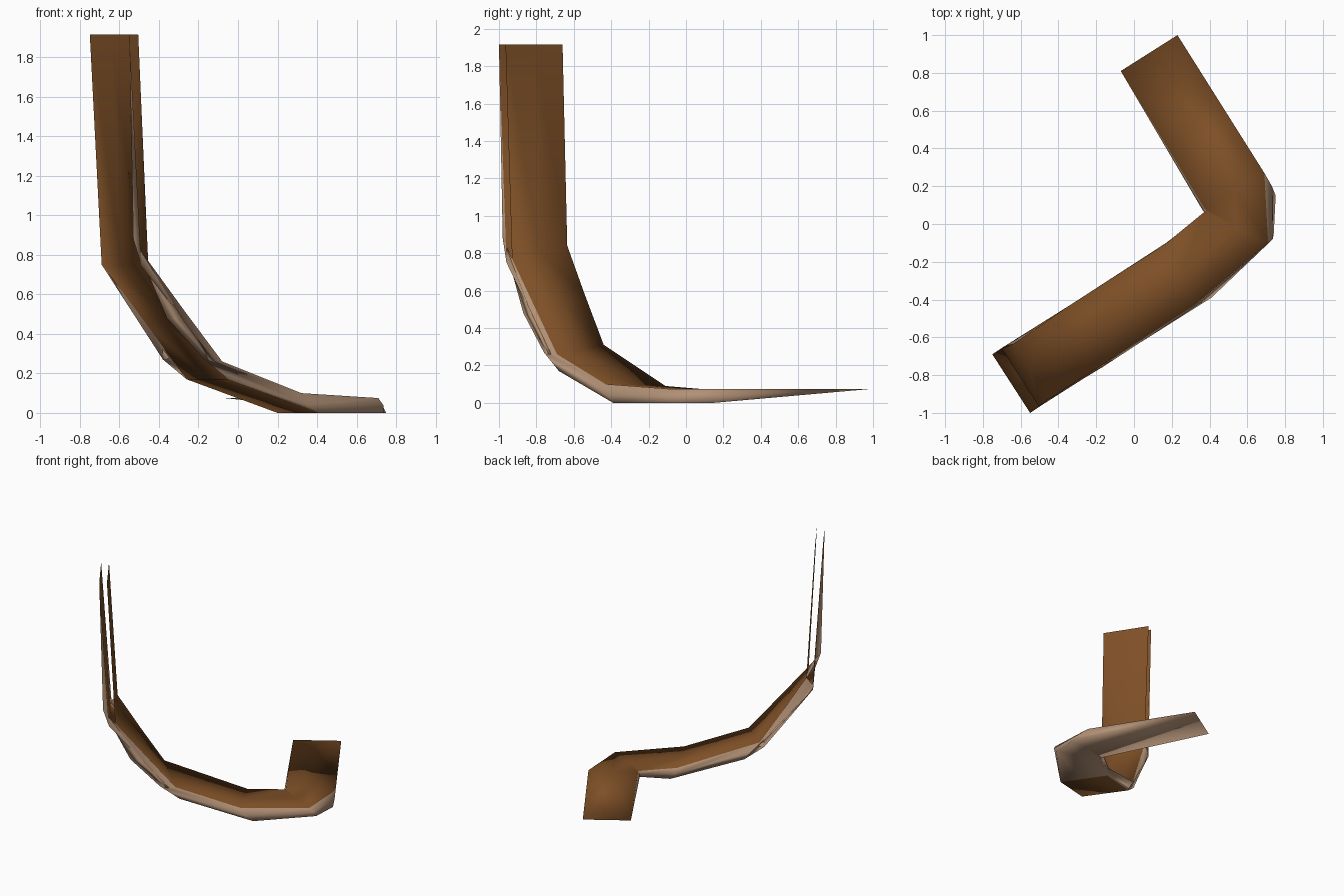
import bpy, bmesh
from mathutils import Vector as V

if "Cube" in bpy.data.objects:
    bpy.data.objects.remove(bpy.data.objects["Cube"])


def material(name, rgb):
    m = bpy.data.materials.new(name)
    m.diffuse_color = (*rgb, 1)
    m.use_nodes = True
    m.node_tree.nodes["Principled BSDF"].inputs["Base Color"].default_value = m.diffuse_color
    return m


# Stations along the bent strap: far edge and near edge of each layer
outer = [((-.75, -.69, 1.915), (-.55, -1, 1.915)),
         ((-.69, -.65, .75), (-.49, -.96, .75)),
         ((-.475, -.515, .46), (-.27, -.82, .46)),
         ((-.26, -.38, .17), (-.05, -.68, .17)),
         ((.20, -.085, 0), (.41, -.39, 0)),
         ((.38, .05, .02), (.74, -.05, 0)),
         ((.37, .07, .03), (.75, .15, 0)),
         ((-.07, .81, .075), (.23, 1, .075))]
inner = [((-.70, -.66, 1.915), (-.505, -.965, 1.915)),
         ((-.64, -.635, .84), (-.455, -.93, .77)),
         ((-.50, -.54, .575), (-.27, -.81, .515)),
         ((-.355, -.44, .31), (-.08, -.69, .26)),
         ((.16, -.11, .09), (.32, -.43, .10)),
         ((.38, .07, .075), (.71, -.10, .075)),
         ((.375, .08, .075), (.69, .27, .075)),
         ((-.07, .81, .075), (.23, 1, .075))]
# Ridge of the pale side walls
ridge = [outer[0],
         ((-.685, -.65, .79), (-.53, -.98, .88)),
         ((-.535, -.56, .51), (-.36, -.87, .48)),
         ((-.38, -.46, .27), (-.17, -.76, .27)),
         ((.17, -.10, .04), (.35, -.42, .04)),
         ((.375, .06, .04), (.735, -.08, .04)),
         ((.365, .07, .045), (.73, .20, .04)),
         outer[7]]

bm = bmesh.new()
rings = []
for o, i, r in zip(outer, inner, ridge):
    of, on, nf, nn, rf, rn = (V(p) for p in (*o, *i, *r))
    pts = [of, (of + on) / 2, on, rn, nn, (nn + nf) / 2, nf, rf]
    rings.append([bm.verts.new(p) for p in pts])

BROWN, TAN = 0, 1
for s in range(len(rings) - 1):
    a, b = rings[s], rings[s + 1]
    for k in range(8):
        if s == 0 and k in (3, 6):      # the upright end stays open at its sides
            continue
        j = (k + 1) % 8
        f = bm.faces.new((a[k], a[j], b[j], b[k]))
        f.smooth = True
        is_brown = k in (4, 5) or (k in (0, 1) and s < 4)
        f.material_index = BROWN if is_brown else TAN

# Close the tapered tip and tidy collapsed faces
bmesh.ops.remove_doubles(bm, verts=bm.verts[:], dist=.0005)
bmesh.ops.dissolve_degenerate(bm, edges=bm.edges[:], dist=.0005)
bmesh.ops.recalc_face_normals(bm, faces=bm.faces[:])

mesh = bpy.data.meshes.new("bent_strap")
bm.to_mesh(mesh)
bm.free()
mesh.materials.append(material("brown", (.21, .08, .02)))
mesh.materials.append(material("pale_tan", (.44, .28, .18)))
strap = bpy.data.objects.new("bent_strap", mesh)
bpy.context.collection.objects.link(strap)
